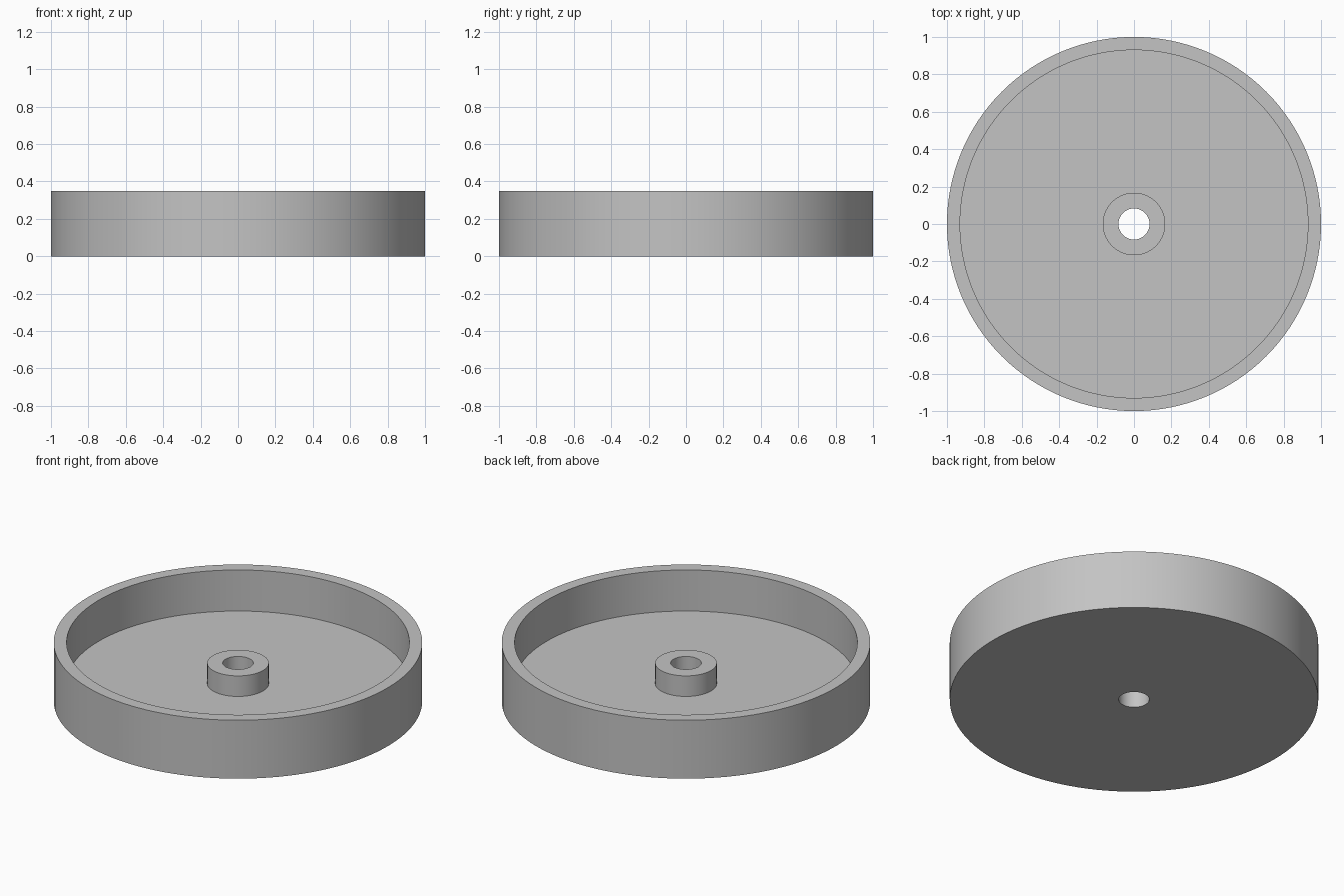
import bpy
import bmesh
import math

cube = bpy.data.objects.get("Cube")
if cube:
    bpy.data.objects.remove(cube, do_unlink=True)

# Single plain grey
GREY = (0.55, 0.55, 0.55, 1.0)
grey = bpy.data.materials.new("plain grey")
grey.use_nodes = True
grey.diffuse_color = GREY
grey.node_tree.nodes["Principled BSDF"].inputs["Base Color"].default_value = GREY

# Main dimensions
SEGMENTS = 128
OUTER, INNER, BOSS, BORE = 1.0, 0.93, 0.167, 0.083
RIM_TOP, FLOOR_TOP, BOSS_TOP = 0.35, 0.104, 0.227


def lathe(name, profile):
    """Revolve a closed (radius, height) profile around z."""
    bm = bmesh.new()
    verts = [bm.verts.new((r, 0, z)) for r, z in profile]
    edges = [bm.edges.new((v, verts[(i + 1) % len(verts)])) for i, v in enumerate(verts)]
    bmesh.ops.spin(bm, geom=verts + edges, cent=(0, 0, 0), axis=(0, 0, 1),
                   angle=math.tau, steps=SEGMENTS, use_duplicate=False)
    bmesh.ops.remove_doubles(bm, verts=bm.verts, dist=0.0001)
    bmesh.ops.recalc_face_normals(bm, faces=bm.faces)
    mesh = bpy.data.meshes.new(name)
    bm.to_mesh(mesh)
    bm.free()
    mesh.materials.append(grey)
    obj = bpy.data.objects.new(name, mesh)
    bpy.context.collection.objects.link(obj)
    bpy.ops.object.select_all(action="DESELECT")
    obj.select_set(True)
    bpy.context.view_layer.objects.active = obj
    bpy.ops.object.shade_smooth_by_angle(angle=math.radians(30))
    return obj


# Shallow round dish with a raised rim and a bored central boss
lathe("round_dish", [
    (BORE, 0), (OUTER, 0),
    (OUTER, RIM_TOP), (INNER, RIM_TOP),
    (INNER, FLOOR_TOP), (BOSS, FLOOR_TOP),
    (BOSS, BOSS_TOP), (BORE, BOSS_TOP),
])
